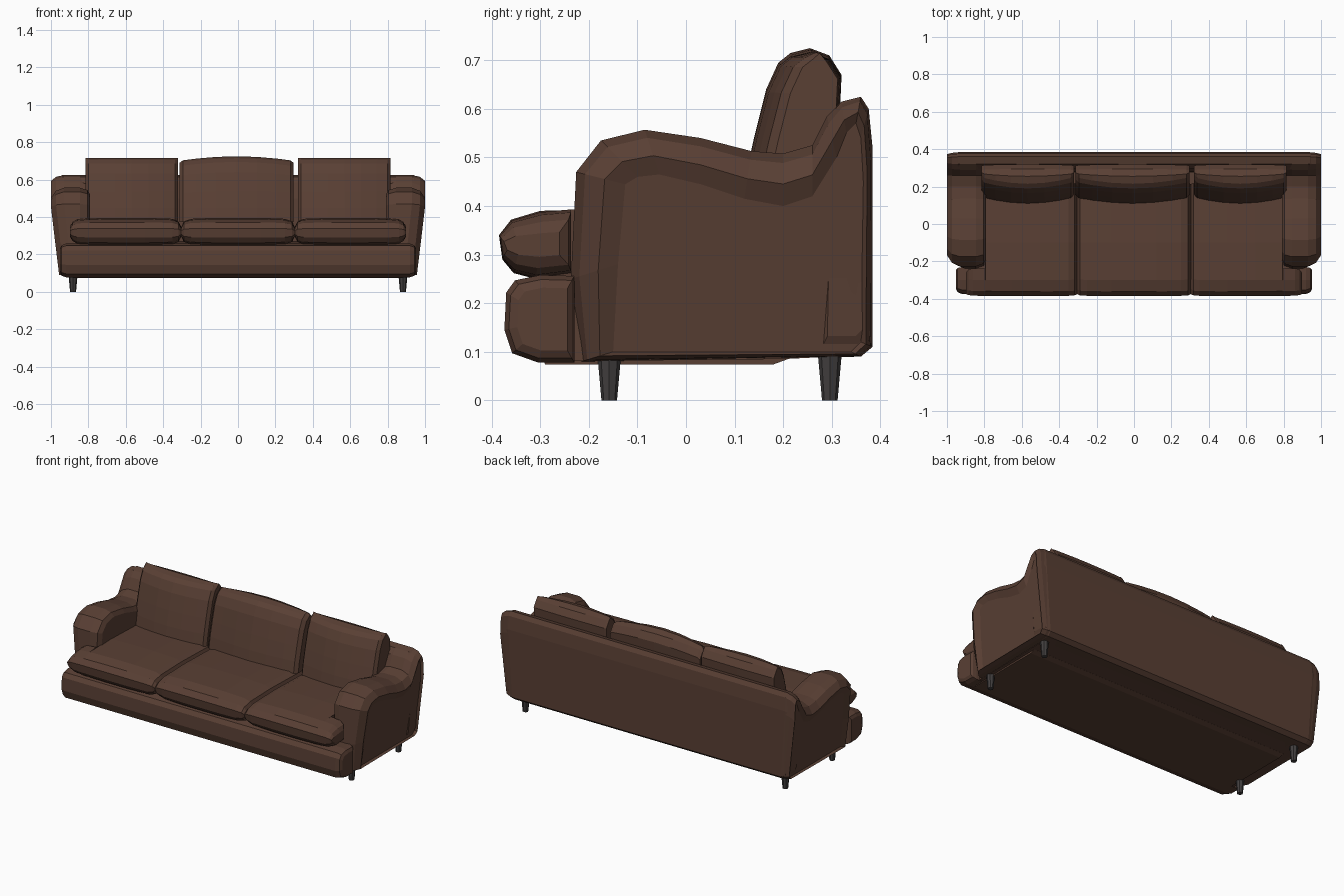
import bpy, bmesh
from mathutils import Matrix


def material(name, rgb):
    m = bpy.data.materials.new(name)
    m.diffuse_color = (*rgb, 1)
    return m


BROWN = material("brown_fabric", (0.10, 0.05, 0.034))
DARK = material("dark_legs", (0.055, 0.05, 0.05))


def finish(name, bm, mat):
    bmesh.ops.remove_doubles(bm, verts=bm.verts, dist=0.0005)
    bmesh.ops.recalc_face_normals(bm, faces=bm.faces)
    me = bpy.data.meshes.new(name)
    bm.to_mesh(me)
    bm.free()
    me.materials.append(mat)
    ob = bpy.data.objects.new(name, me)
    bpy.context.collection.objects.link(ob)
    return ob


def loft(name, rings, side=1):
    """Skin closed rings of (x, y, z) points and cap both ends."""
    bm = bmesh.new()
    loops = [[bm.verts.new((side * x, y, z)) for x, y, z in r] for r in rings]
    n = len(loops[0])
    for a, b in zip(loops, loops[1:]):
        for i in range(n):
            j = (i + 1) % n
            bm.faces.new((a[i], a[j], b[j], b[i]))
    bm.faces.new(loops[0])
    bm.faces.new(loops[-1])
    return finish(name, bm, BROWN)


def scaled(profile, x, sy, sz, cy, cz):
    return [(x, cy + (y - cy) * sy, cz + (z - cz) * sz) for y, z in profile]


# Arms: outer silhouette blending to the flat side panel outline
ARM = [(-0.215, 0.08), (-0.237, 0.25), (-0.226, 0.47), (-0.175, 0.535), (-0.085, 0.557),
       (0.03, 0.54), (0.135, 0.513), (0.2, 0.508), (0.26, 0.525), (0.29, 0.585),
       (0.32, 0.615), (0.36, 0.625), (0.376, 0.6), (0.384, 0.5), (0.384, 0.11), (0.36, 0.09)]
PANEL = [(-0.15, 0.10), (-0.14, 0.28), (-0.125, 0.445), (-0.10, 0.46), (-0.055, 0.465),
         (0.03, 0.445), (0.12, 0.415), (0.2, 0.40), (0.26, 0.42), (0.31, 0.5),
         (0.33, 0.55), (0.35, 0.57), (0.36, 0.54), (0.365, 0.45), (0.36, 0.12), (0.34, 0.10)]


def arm_ring(x, t):
    ring = []
    for (y, z), (v, w) in zip(ARM, PANEL):
        yy, zz = y + (v - y) * t, z + (w - z) * t
        taper = 0.045 * max(0, (0.45 - zz) / 0.37) if x > 0.9 else 0
        ring.append((x - taper, yy, zz))
    return ring


ARM_STATIONS = [(0.79, 0.4), (0.805, 0.14), (0.845, 0), (0.93, 0), (0.973, 0.18),
                (1.0, 0.58), (0.985, 1)]

# Seat cushion cross-section, seen from the side
SEAT = [(-0.378, 0.29), (-0.385, 0.34), (-0.36, 0.372), (-0.30, 0.39), (-0.1, 0.396),
        (0.22, 0.385), (0.22, 0.26), (-0.31, 0.25), (-0.355, 0.262)]


def seat_ring(x, s, back=None):
    ring = scaled(SEAT, x, 0.96 + 0.04 * s, s, 0.0, 0.32)
    return [(a, y if back is None else min(y, back), z) for a, y, z in ring]


# Back cushion cross-section, seen from the side
BACK_CUSHION = [(0.108, 0.375), (0.12, 0.45), (0.14, 0.54), (0.165, 0.64), (0.19, 0.695),
                (0.215, 0.715), (0.255, 0.725), (0.295, 0.71), (0.32, 0.67),
                (0.316, 0.58), (0.27, 0.375)]


def back_cushion(name, x0, x1, drop, lower, side=1):
    rings = []
    for f, e in [(0, 1), (0.03, 0.62), (0.15, 0.35), (0.32, 0.1), (0.5, 0),
                 (0.68, 0.1), (0.85, 0.35), (0.97, 0.62), (1, 1)]:
        ring = []
        for i, (y, z) in enumerate(BACK_CUSHION):
            shift = 0.05 * e if i < 6 else (0.02 * e if i == 6 else -0.008 * e)
            k = (z - 0.375) / 0.35
            ring.append((x0 + (x1 - x0) * f, y + shift, z - k * (lower + drop * e)))
        rings.append(ring)
    loft(name, rings, side)


# Paired parts
for label, s in (("right", 1), ("left", -1)):
    loft(label + "_arm", [arm_ring(x, t) for x, t in ARM_STATIONS], s)
    # T-shaped seat cushion wrapping in front of the arm
    loft(label + "_seat_cushion", [
        seat_ring(0.302, 0.3), seat_ring(0.318, 0.75), seat_ring(0.35, 0.93), seat_ring(0.5, 1),
        seat_ring(0.65, 1), seat_ring(0.795, 0.96), seat_ring(0.796, 0.96, -0.237),
        seat_ring(0.86, 0.88, -0.237), seat_ring(0.885, 0.68, -0.242),
        seat_ring(0.898, 0.35, -0.26)], s)
    back_cushion(label + "_back_cushion", 0.322, 0.815, 0.002, 0.008, s)

# Centre cushions
loft("centre_seat_cushion", [seat_ring(x, k) for x, k in
     [(-0.305, 0.3), (-0.29, 0.75), (-0.25, 0.93), (-0.12, 1), (0.12, 1),
      (0.25, 0.93), (0.29, 0.75), (0.305, 0.3)]])
back_cushion("centre_back_cushion", -0.313, 0.298, 0.035, 0)

# Front rail
RAIL = [(-0.23, 0.078), (-0.305, 0.078), (-0.358, 0.097), (-0.374, 0.145), (-0.37, 0.222),
        (-0.352, 0.247), (-0.30, 0.258), (-0.23, 0.256)]
loft("front_rail", [scaled(RAIL, x, k, k, -0.28, 0.165) for x, k in
     [(-0.952, 0.72), (-0.943, 0.9), (-0.92, 1), (0.92, 1), (0.943, 0.9), (0.952, 0.72)]])

# Back frame
BACK = [(0.27, 0.09), (0.28, 0.5), (0.295, 0.585), (0.32, 0.615), (0.36, 0.625),
        (0.376, 0.6), (0.384, 0.52), (0.384, 0.11), (0.36, 0.09)]


def back_ring(x, k):
    ring = scaled(BACK, x, k, 0.5 + 0.5 * k, 0.33, 0.33)
    return [(a - (0.03 if a > 0 else -0.03) * max(0, (0.45 - z) / 0.36), y, z) for a, y, z in ring]


loft("back_frame", [back_ring(x, k) for x, k in
     [(-0.978, 0.65), (-0.968, 0.88), (-0.94, 1), (0.94, 1), (0.968, 0.88), (0.978, 0.65)]])

# Seat base and underside panel
BASE = [(-0.3, 0.08), (-0.3, 0.25), (0.3, 0.27), (0.3, 0.09), (0.2, 0.085)]
loft("seat_base", [scaled(BASE, x, 1, 1, 0, 0) for x in (-0.9, 0.9)])
UNDER = [(-0.3, 0.1), (-0.29, 0.074), (0.18, 0.074), (0.21, 0.085), (0.21, 0.1)]
loft("underside_panel", [scaled(UNDER, x, 1, 1, 0, 0) for x in (-0.88, 0.88)])

# Tapered legs
for label, y in (("front", -0.158), ("back", 0.296)):
    for side, x in (("left", -0.882), ("right", 0.882)):
        bm = bmesh.new()
        bmesh.ops.create_cone(bm, cap_ends=True, segments=8, radius1=0.016, radius2=0.025,
                              depth=0.1, matrix=Matrix.Translation((x, y, 0.05)))
        finish(f"{label}_{side}_leg", bm, DARK)
